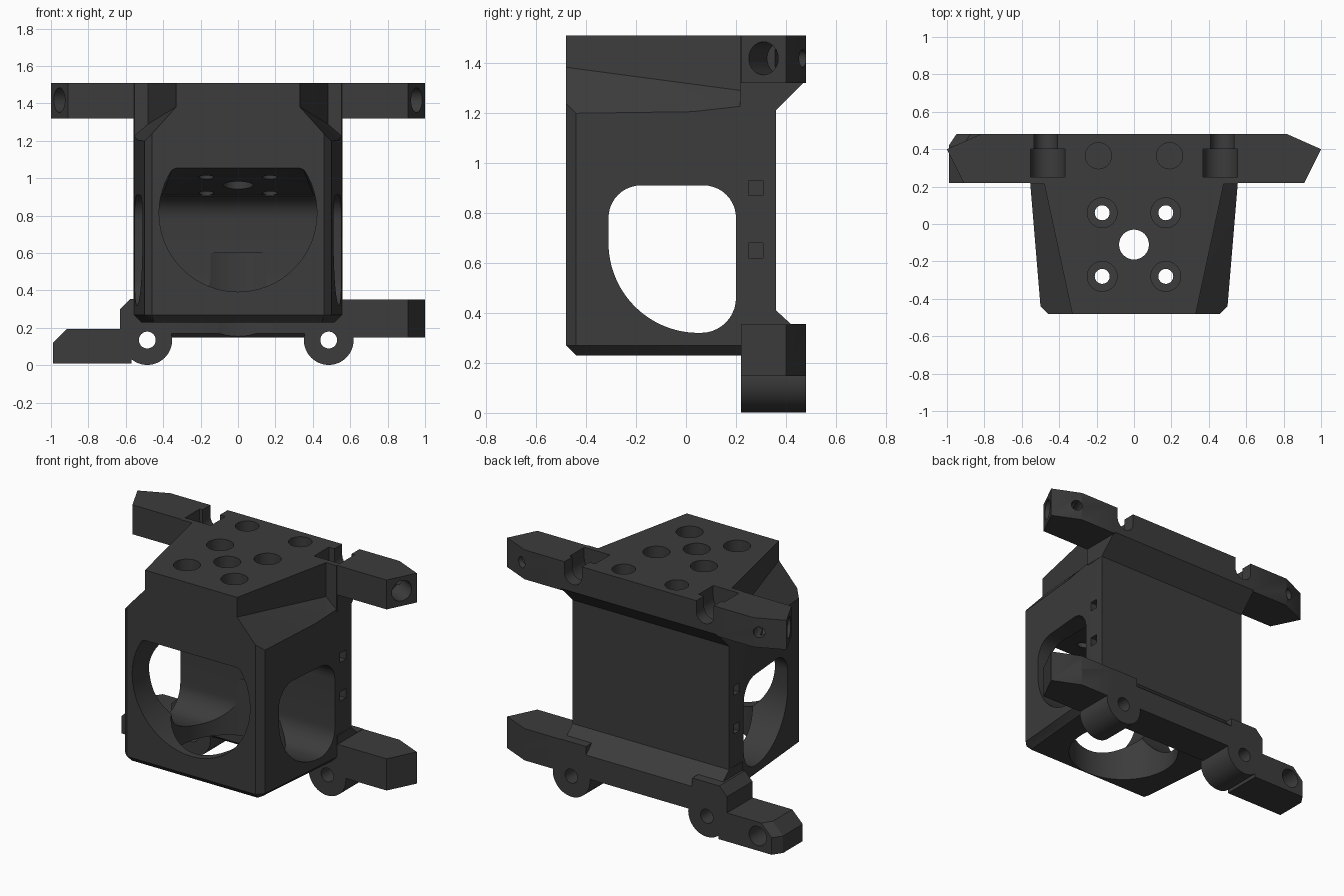
import bpy, bmesh, math
from mathutils import Vector

if "Cube" in bpy.data.objects:
    bpy.data.objects.remove(bpy.data.objects["Cube"])

mat = bpy.data.materials.new("dark grey plastic")
mat.diffuse_color = (0.045, 0.045, 0.045, 1)
mat.use_nodes = True
mat.node_tree.nodes["Principled BSDF"].inputs["Base Color"].default_value = mat.diffuse_color


def to_object(name, bm):
    bmesh.ops.recalc_face_normals(bm, faces=bm.faces)
    me = bpy.data.meshes.new(name)
    bm.to_mesh(me)
    bm.free()
    me.materials.append(mat)
    ob = bpy.data.objects.new(name, me)
    bpy.context.collection.objects.link(ob)
    return ob


def hull(name, pts):
    """Convex solid around the points."""
    bm = bmesh.new()
    vs = [bm.verts.new(p) for p in pts]
    res = bmesh.ops.convex_hull(bm, input=vs)
    junk = [g for g in res["geom_interior"] + res["geom_unused"] if isinstance(g, bmesh.types.BMVert)]
    bmesh.ops.delete(bm, geom=list(set(junk)), context="VERTS")
    bmesh.ops.dissolve_limit(bm, angle_limit=0.002, verts=bm.verts, edges=bm.edges)
    return to_object(name, bm)


def prism(name, profile, axis, lo, hi):
    """Extrude a convex profile along an axis (0 = x, 1 = y, 2 = z)."""
    pts = []
    for h in (lo, hi):
        for p in profile:
            q = list(p)
            q.insert(axis, h)
            pts.append(q)
    return hull(name, pts)


def box(x0, x1, y0, y1, z0, z1, name="box"):
    return prism(name, [(x0, y0), (x1, y0), (x1, y1), (x0, y1)], 2, z0, z1)


def rod(a, b, r, n=32, name="rod"):
    """Cylinder from point a to point b."""
    a, b = Vector(a), Vector(b)
    bm = bmesh.new()
    bmesh.ops.create_cone(bm, cap_ends=True, segments=n, radius1=r, radius2=r, depth=(b - a).length)
    m = (b - a).to_track_quat("Z", "Y").to_matrix().to_4x4()
    m.translation = (a + b) / 2
    bm.transform(m)
    return to_object(name, bm)


def combine(ob, others, op):
    for o in others:
        mod = ob.modifiers.new("bool", "BOOLEAN")
        mod.operation, mod.solver, mod.object = op, "EXACT", o
        dg = bpy.context.evaluated_depsgraph_get()
        me = bpy.data.meshes.new_from_object(ob.evaluated_get(dg))
        ob.modifiers.clear()
        ob.data = me
        bpy.data.objects.remove(o)


def arc(cx, cy, r, a0, a1, n):
    return [(cx + r * math.cos(math.radians(a0 + (a1 - a0) * i / n)),
             cy + r * math.sin(math.radians(a0 + (a1 - a0) * i / n))) for i in range(n + 1)]


# Housing: tapered block with chamfered front and bottom edges
half = [(0.56, 0.36), (0.555, 0.22), (0.50, -0.44), (0.46, -0.48)]
low = [(0.52, 0.36), (0.515, 0.22), (0.46, -0.40), (0.45, -0.44)]
pts = []
for s in (-1, 1):
    pts += [(s * x, y, z) for z in (0.27, 1.51) for x, y in half]
    pts += [(s * x, y, 0.23) for x, y in low]
housing = hull("duct_housing", pts)

# Rear mounting rails and hinge hubs
adds = [
    prism("rail", [(0.22, 1.51), (0.48, 1.51), (0.48, 1.33), (0.36, 1.21), (0.22, 1.21)], 0, -0.56, 0.56),
    prism("rail", [(0.22, 0.41), (0.36, 0.41), (0.48, 0.30), (0.48, 0.15), (0.24, 0.15), (0.22, 0.17)], 0, -0.56, 0.56),
    prism("block", [(-0.63, 0.15), (-0.63, 0.30), (-0.575, 0.355), (-0.38, 0.355), (-0.38, 0.15)], 1, 0.22, 0.48),
    box(0.38, 0.56, 0.22, 0.48, 0.15, 0.355),
]
for s in (-1, 1):
    adds.append(rod((s * 0.485, 0.22, 0.135), (s * 0.485, 0.48, 0.135), 0.133, 48))
combine(housing, adds, "UNION")

cuts = []
for s in (-1, 1):
    # Sloped notches on the upper sides
    a = [(0.33, 1.6), (0.33, 1.385), (0.70, 0.97), (0.9, 0.97), (0.9, 1.6)]
    b = [(0.48, 1.6), (0.48, 1.29), (0.70, 1.10), (0.9, 1.10), (0.9, 1.6)]
    cuts.append(hull("notch", [(s * (x - 0.004 if x < 0.6 else x), -0.5, z) for x, z in a]
                     + [(s * x, 0.215, z) for x, z in b]))
    # Stepped hinge bores
    cuts.append(rod((s * 0.485, 0.1, 0.135), (s * 0.485, 0.6, 0.135), 0.045))
    cuts.append(rod((s * 0.485, 0.1, 0.135), (s * 0.485, 0.30, 0.135), 0.08))
    # Open grooves in the upper rail
    for r, y0, y1, x in ((0.092, 0.25, 0.40, 0.462), (0.062, 0.35, 0.6, 0.472)):
        cuts.append(prism("groove", arc(s * x, 1.44, r, 180, 360, 16) + [(s * x - r, 1.6), (s * x + r, 1.6)], 1, y0, y1))
    # Front screw holes
    for z in (0.455, 1.175):
        cuts.append(rod((s * 0.36, -0.6, z), (s * 0.36, -0.34, z), 0.07))
    # Top screw holes with counterbores
    for y in (0.06, -0.28):
        cuts.append(rod((s * 0.17, y, 0.7), (s * 0.17, y, 1.6), 0.04))
        cuts.append(rod((s * 0.17, y, 1.43), (s * 0.17, y, 1.6), 0.08))
    cuts.append(rod((s * 0.19, 0.365, 1.36), (s * 0.19, 0.365, 1.6), 0.07))
    # Small square sockets on the sides
    for z in (0.65, 0.90):
        cuts.append(box(s * 0.47, s * 0.7, 0.25, 0.307, z - 0.03, z + 0.03))
cuts.append(rod((0, -0.6, 1.38), (0, -0.36, 1.38), 0.07))
cuts.append(rod((0, -0.11, 0.7), (0, -0.11, 1.6), 0.08))

# Side windows running right through
window = (arc(-0.18, 0.78, 0.13, 180, 90, 10) + arc(0.07, 0.78, 0.13, 90, 0, 10)
          + arc(0.06, 0.46, 0.14, 0, -90, 10) + arc(0.05, 0.68, 0.36, -90, -180, 24))
cuts.append(prism("window", window, 0, -0.8, 0.8))

# Front bore with a sloped flat ceiling, and round bottom outlet
bore = []
for x, z in arc(0, 0.815, 0.422, 0, 360, 64):
    bore += [(x, -0.5, min(z, 1.06)), (x, 0.1, min(z, 0.91))]
cuts.append(hull("bore", bore))
cuts.append(rod((0, -0.1, 0.0), (0, -0.1, 0.6), 0.335, 64))
combine(housing, cuts, "DIFFERENCE")

# Mounting arms with angled square ends, drilled
parts = [housing]
for name, s, z0, z1 in (("upper_left_arm", -1, 1.32, 1.51), ("upper_right_arm", 1, 1.32, 1.51),
                        ("lower_right_arm", 1, 0.148, 0.353)):
    plan = [(0.555, 0.22), (0.91, 0.22), (1.0, 0.40), (0.82, 0.48), (0.555, 0.48)]
    arm = prism(name, [(s * x, y) for x, y in plan], 2, z0, z1)
    zc = (z0 + z1) / 2 + 0.003
    combine(arm, [rod((s * 1.04, 0.267, zc), (s * 0.81, 0.383, zc), 0.066),
                  rod((s * 0.87, 0.512, zc), (s * 0.80, 0.354, zc), 0.035)], "DIFFERENCE")
    parts.append(arm)

# Low arm with bevelled tip and rear hole
pts = []
for y, tip in ((0.22, -0.99), (0.42, -0.99), (0.48, -0.95)):
    pts += [(tip, y, 0.01), (tip, y, 0.12), (tip + 0.075, y, 0.195), (-0.57, y, 0.195), (-0.57, y, 0.01)]
arm = hull("lower_left_arm", pts)
combine(arm, [rod((-0.85, 0.6, 0.105), (-0.85, 0.30, 0.105), 0.062)], "DIFFERENCE")
parts.append(arm)

# Smooth the round walls, keep hard edges
for ob in parts:
    bpy.ops.object.select_all(action="DESELECT")
    ob.select_set(True)
    bpy.context.view_layer.objects.active = ob
    bpy.ops.object.shade_smooth_by_angle(angle=math.radians(25))
